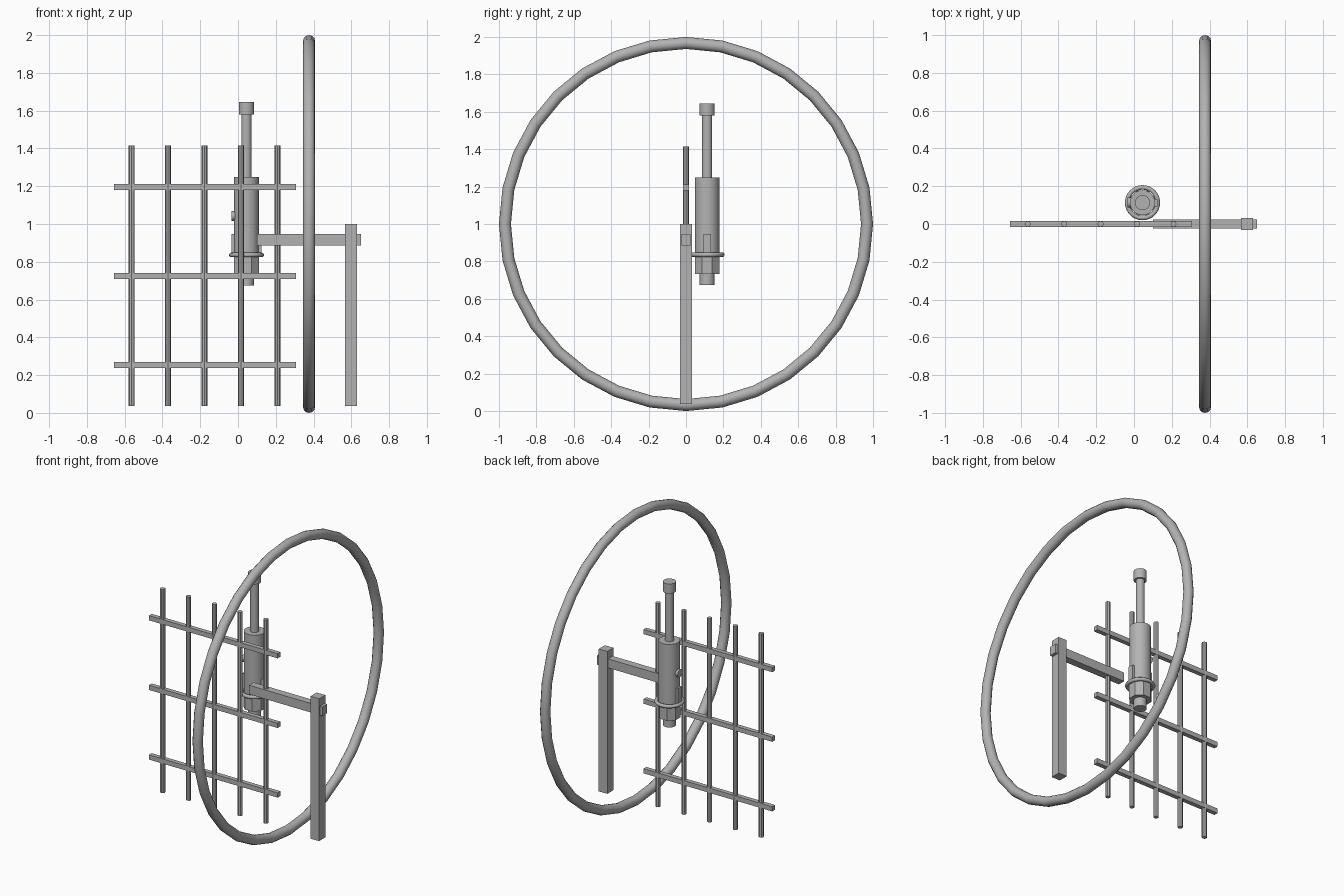
import bpy, math

if "Cube" in bpy.data.objects:
    bpy.data.objects.remove(bpy.data.objects["Cube"])

grey = bpy.data.materials.new("plain_grey")
grey.diffuse_color = (0.45, 0.45, 0.45, 1)
grey.use_nodes = True
grey.node_tree.nodes["Principled BSDF"].inputs["Base Color"].default_value = grey.diffuse_color


def finish(name, smooth=False):
    ob = bpy.context.object
    ob.name = name
    ob.data.materials.append(grey)
    if smooth:
        bpy.ops.object.shade_smooth_by_angle(angle=math.radians(35))
    return ob


def box(name, x0, x1, y0, y1, z0, z1):
    bpy.ops.mesh.primitive_cube_add(
        size=1, location=((x0 + x1) / 2, (y0 + y1) / 2, (z0 + z1) / 2))
    bpy.context.object.scale = (x1 - x0, y1 - y0, z1 - z0)
    bpy.ops.object.transform_apply(location=False, rotation=False, scale=True)
    return finish(name)


def rod(name, x, y, z0, z1, r, sides=32, turn=0.0):
    bpy.ops.mesh.primitive_cylinder_add(
        vertices=sides, radius=r, depth=z1 - z0,
        location=(x, y, (z0 + z1) / 2), rotation=(0, 0, turn))
    return finish(name, sides > 8)


def ring(name, loc, major, minor, rot=(0, 0, 0), segs=32, sides=12):
    bpy.ops.mesh.primitive_torus_add(
        major_segments=segs, minor_segments=sides, major_radius=major,
        minor_radius=minor, location=loc, rotation=rot)
    return finish(name, True)


# Large upright hoop
ring("hoop", (0.376, 0, 1.0), 0.968, 0.032, (0, math.pi / 2, 0))

# Lattice of round uprights and square rails
for i in range(5):
    rod("lattice_upright", -0.563 + 0.193 * i, 0, 0.037, 1.415, 0.016, 8)
for z in (0.254, 0.725, 1.196):
    box("lattice_rail", -0.656, 0.307, -0.015, 0.015, z - 0.016, z + 0.016)

# Post and cross arm
box("post", 0.566, 0.63, -0.033, 0.033, 0.037, 1.0)
box("arm", 0.1, 0.65, -0.025, 0.025, 0.886, 0.947)

# Upright cylinder with stem, cap, and faceted lower end
CX, CY = 0.045, 0.113
rod("barrel", CX, CY, 0.83, 1.248, 0.066)
rod("lower_barrel", CX, CY, 0.733, 0.83, 0.071, 8, math.pi / 8)
rod("lower_stub", CX, CY, 0.674, 0.733, 0.04)
rod("stem", CX, CY, 1.248, 1.585, 0.027)
rod("stem_cap", CX, CY, 1.58, 1.645, 0.04)

# Collar and its side tabs
ring("collar", (CX, CY, 0.836), 0.081, 0.012)
for s in (-1, 1):
    x = CX + s * 0.07
    box("side_tab", x - 0.009, x + 0.009, CY - 0.02, CY + 0.02, 0.83, 0.947)

# Side button
bpy.ops.mesh.primitive_cylinder_add(
    vertices=16, radius=0.026, depth=0.03,
    location=(-0.02, CY, 1.043), rotation=(0, math.pi / 2, 0))
finish("side_button", True)
